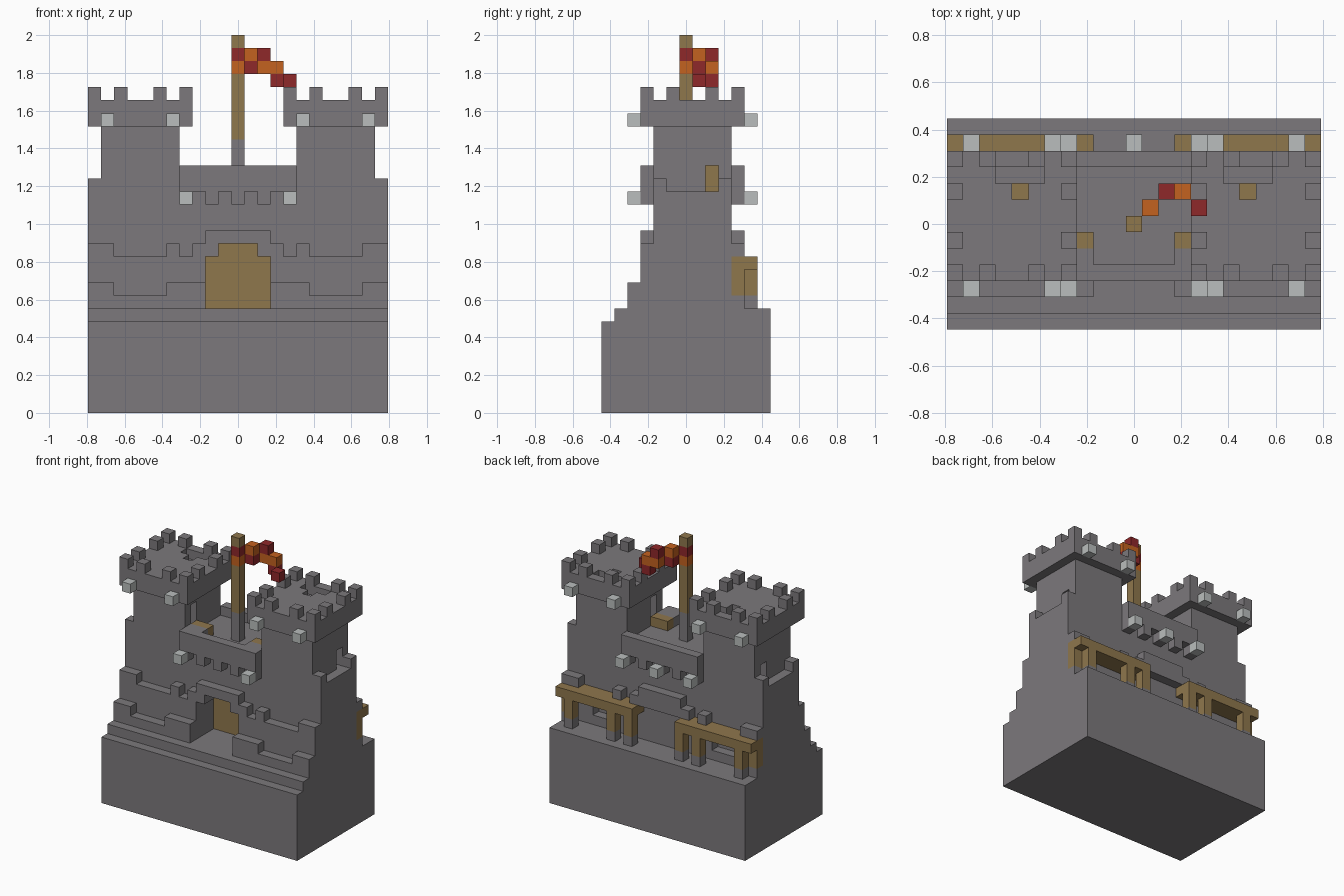
import bpy
import bmesh
from mathutils import Vector

cube = bpy.data.objects.get("Cube")
if cube:
    bpy.data.objects.remove(cube, do_unlink=True)

U = 2 / 29                 # edge of one building block
W, D = 23, 13              # blocks across and deep
CELLS = {}                 # block position -> part name


def material(name, rgb):
    m = bpy.data.materials.new(name)
    m.use_nodes = True
    m.diffuse_color = (*rgb, 1)
    m.node_tree.nodes["Principled BSDF"].inputs["Base Color"].default_value = (*rgb, 1)
    return m


STONE = material("grey stone", (0.2, 0.19, 0.2))
WOOD = material("brown wood", (0.275, 0.184, 0.073))
LAMP = material("pale lamp", (0.49, 0.515, 0.51))
RED = material("flag red", (0.275, 0.021, 0.023))
ORANGE = material("flag orange", (0.552, 0.122, 0.014))


def fill(part, xs, ys, zs, mirror=False):
    """Fill an inclusive block range; part None carves it away."""
    for i in range(xs[0], xs[1] + 1):
        for j in range(ys[0], ys[1] + 1):
            for k in range(zs[0], zs[1] + 1):
                for c in {i, W - 1 - i} if mirror else {i}:
                    if part:
                        CELLS[c, j, k] = part
                    else:
                        CELLS.pop((c, j, k), None)


def block(part, i, j, k, mirror=False):
    fill(part, (i, i), (j, j), (k, k), mirror)


# Stepped base
fill("base", (0, 22), (0, 12), (0, 6))
fill("base", (0, 22), (1, 12), (7, 7))

# Keep body and the side shoulders with raised ends
fill("keep", (0, 22), (4, 9), (8, 16))
fill("keep", (1, 21), (4, 9), (17, 17))
for j in (4, 9):
    block("keep", 0, j, 17, True)

# Low front wall: last column and top level of each run
for first, last, top in ((0, 1, 9), (2, 5, 8), (6, 8, 9)):
    fill("front_wall", (first, last), (2, 2), (8, top), True)

# Upper front wall, and the matching trim at the back
PROFILE = ((0, 1, 12), (2, 5, 11), (6, 6, 12), (7, 7, 11), (8, 8, 12), (9, 11, 13))
for first, last, top in PROFILE:
    fill("upper_wall", (first, last), (3, 3), (8, top), True)
    if top > 11:
        fill("back_trim", (first, last), (10, 10), (12, top), True)

# Gate recess with the wooden gate deep inside
fill(None, (9, 13), (2, 5), (8, 11))
fill(None, (10, 12), (2, 5), (12, 12))
fill("gate", (9, 13), (6, 6), (8, 11))
fill("gate", (10, 12), (6, 6), (12, 12))

# Back windows under the awnings
fill(None, (3, 5), (9, 9), (9, 9), True)

# Towers: shaft, wide head, merlons
fill("towers", (1, 6), (4, 9), (17, 21), True)
fill("towers", (0, 7), (3, 10), (22, 23), True)
for a in (0, 2, 5, 7):
    for b in (0, 2, 5, 7):
        if a in (0, 7) or b in (0, 7):
            block("towers", a, 3 + b, 24, True)

# Tower rooms, roof hatches, doorways and ladders
fill(None, (3, 5), (5, 8), (17, 21), True)
fill(None, (3, 5), (9, 9), (23, 23), True)
fill(None, (4, 4), (8, 8), (22, 23), True)
fill(None, (1, 2), (8, 8), (17, 18), True)
fill(None, (6, 6), (5, 5), (18, 20), True)
fill("ladders", (4, 4), (8, 8), (17, 21), True)

# Terrace parapets with corbels, corner blocks and wooden steps
for j in (3, 10):
    fill("parapet", (7, 15), (j, j), (17, 18))
    for i in range(7, 16, 2):
        block("parapet", i, j, 16)
fill("parapet", (7, 8), (4, 4), (18, 18), True)
fill("door_steps", (7, 8), (5, 5), (18, 18), True)

# Lamps on tower heads and terrace
for j in (2, 11):
    for i in (1, 6):
        block("lamps", i, j, 22, True)
    block("lamps", 7, j, 16, True)
block("lamps", 11, 11, 16)

# Market awnings on stone-footed posts
fill("awnings", (0, 8), (10, 11), (11, 11), True)
for i, j in ((0, 10), (1, 11), (6, 11), (8, 11)):
    fill("awnings", (i, i), (j, j), (9, 10), True)
    block("awning_feet", i, j, 8, True)

# Flagpole with stone foot, and the waving chequered flag
fill("pole_foot", (11, 11), (6, 6), (18, 20))
fill("flagpole", (11, 11), (6, 6), (21, 28))
for n, (j, top) in enumerate(((6, 27), (7, 27), (8, 27), (8, 26), (7, 25))):
    for k in (top, top - 1):
        if n < 4 or k == top:
            block("flag_red" if (n + top - k) % 2 == 0 else "flag_orange", 11 + n, j, k)

MATERIALS = {"gate": WOOD, "ladders": WOOD, "door_steps": WOOD, "awnings": WOOD,
             "flagpole": WOOD, "lamps": LAMP, "flag_red": RED, "flag_orange": ORANGE}


def build(part):
    """Make one mesh from the exposed block faces of a part."""
    bm = bmesh.new()
    for cell in [c for c, p in CELLS.items() if p == part]:
        centre = Vector(cell) + Vector((0.5 - W / 2, 0.5 - D / 2, 0.5))
        for axis in range(3):
            for sign in (-1, 1):
                step = [0, 0, 0]
                step[axis] = sign
                if tuple(c + s for c, s in zip(cell, step)) in CELLS:
                    continue
                n = Vector(step)
                a = Vector([float(x == (axis + 1) % 3) for x in range(3)])
                b = n.cross(a)
                corners = (-a - b, a - b, a + b, b - a)
                bm.faces.new([bm.verts.new((centre + (n + c) / 2) * U) for c in corners])
    bmesh.ops.remove_doubles(bm, verts=bm.verts, dist=U / 100)
    mesh = bpy.data.meshes.new(part)
    bm.to_mesh(mesh)
    bm.free()
    mesh.materials.append(MATERIALS.get(part, STONE))
    bpy.context.collection.objects.link(bpy.data.objects.new(part, mesh))


for part in sorted(set(CELLS.values())):
    build(part)
